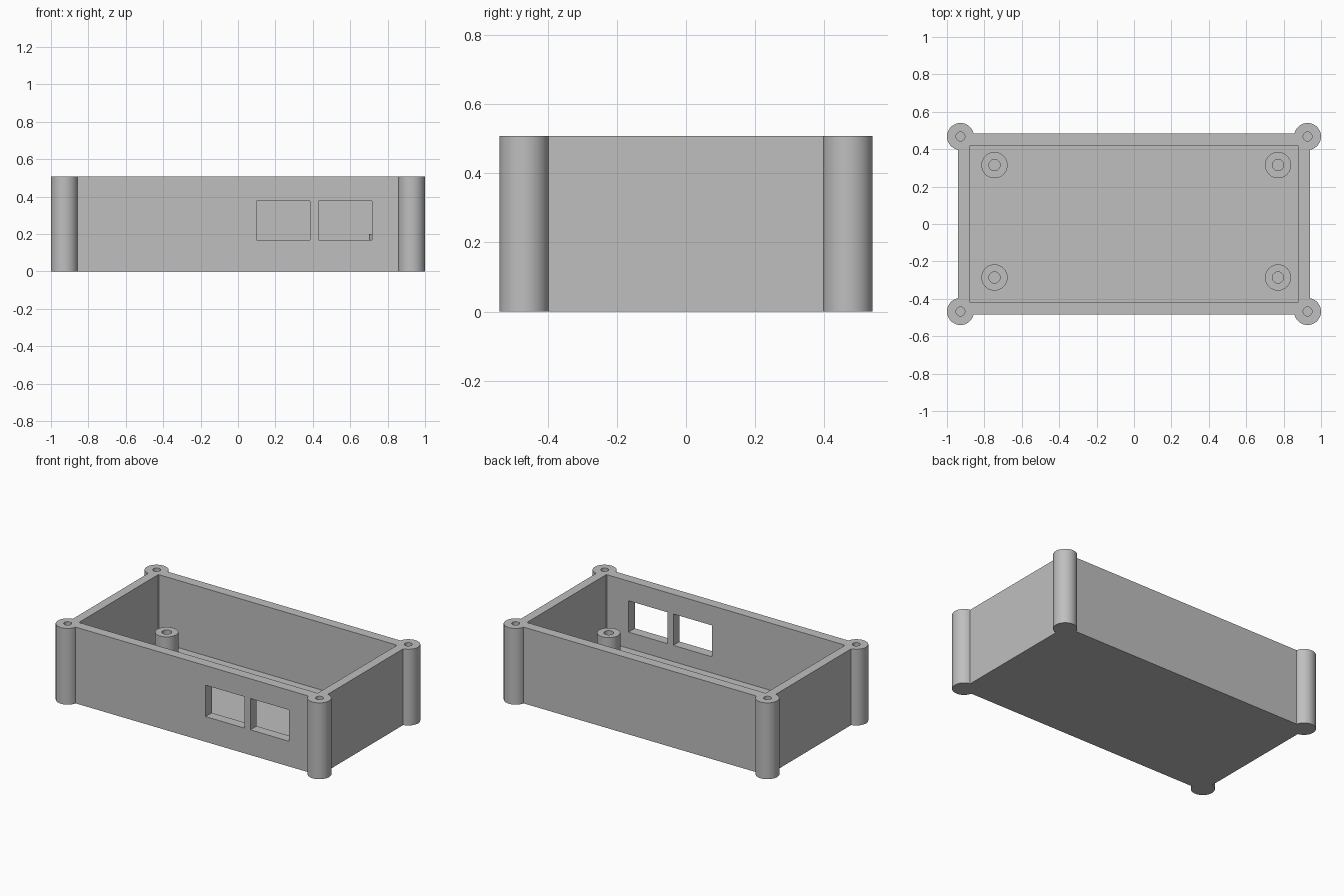
import bpy
import math

if "Cube" in bpy.data.objects:
    bpy.data.objects.remove(bpy.data.objects["Cube"])

H = 0.508        # case height
FLOOR = 0.06     # floor thickness

plastic = bpy.data.materials.new("grey plastic")
plastic.diffuse_color = (0.52, 0.52, 0.52, 1)
plastic.use_nodes = True
plastic.node_tree.nodes["Principled BSDF"].inputs["Base Color"].default_value = plastic.diffuse_color


def box(name, x0, x1, y0, y1, z0, z1):
    bpy.ops.mesh.primitive_cube_add(
        size=1, location=((x0 + x1) / 2, (y0 + y1) / 2, (z0 + z1) / 2))
    ob = bpy.context.object
    ob.name = name
    ob.scale = (x1 - x0, y1 - y0, z1 - z0)
    bpy.ops.object.transform_apply(location=True, rotation=False, scale=True)
    return ob


def cylinder(name, x, y, r, z0, z1):
    bpy.ops.mesh.primitive_cylinder_add(
        vertices=64, radius=r, depth=z1 - z0, location=(x, y, (z0 + z1) / 2))
    ob = bpy.context.object
    ob.name = name
    bpy.ops.object.transform_apply(location=True, rotation=False, scale=True)
    return ob


def combine(target, tool, operation):
    tool.hide_render = True
    mod = target.modifiers.new(operation.lower(), 'BOOLEAN')
    mod.operation = operation
    mod.solver = 'EXACT'
    mod.object = tool
    bpy.context.view_layer.objects.active = target
    bpy.ops.object.modifier_apply(modifier=mod.name)
    bpy.data.objects.remove(tool, do_unlink=True)


# Open tray with two port windows in the front wall
case = box("enclosure_case", -0.94, 0.94, -0.484, 0.484, 0, H)
combine(case, box("cavity", -0.88, 0.88, -0.418, 0.418, FLOOR, H + 0.2), 'DIFFERENCE')
for x0, x1 in ((0.10, 0.386), (0.43, 0.716)):
    combine(case, box("port_window", x0, x1, -0.6, -0.38, 0.168, 0.377), 'DIFFERENCE')

# Corner screw posts and board standoffs: x, y, radius, hole radius, top
corner_posts = [(sx * 0.928, sy * 0.468, 0.072, 0.024, H)
                for sx in (-1, 1) for sy in (-1, 1)]
standoffs = [(x, y, 0.07, 0.03, 0.2)
             for x in (-0.746, 0.77) for y in (-0.286, 0.315)]

for x, y, r, hole, top in corner_posts:
    combine(case, cylinder("corner_post", x, y, r, 0, top), 'UNION')
for x, y, r, hole, top in standoffs:
    combine(case, cylinder("standoff", x, y, r, FLOOR / 2, top), 'UNION')
for x, y, r, hole, top in corner_posts + standoffs:
    combine(case, cylinder("screw_hole", x, y, hole, FLOOR, top + 0.1), 'DIFFERENCE')

case.data.materials.clear()
case.data.materials.append(plastic)
bpy.ops.object.select_all(action='DESELECT')
case.select_set(True)
bpy.context.view_layer.objects.active = case
bpy.ops.object.shade_smooth_by_angle(angle=math.radians(30))
